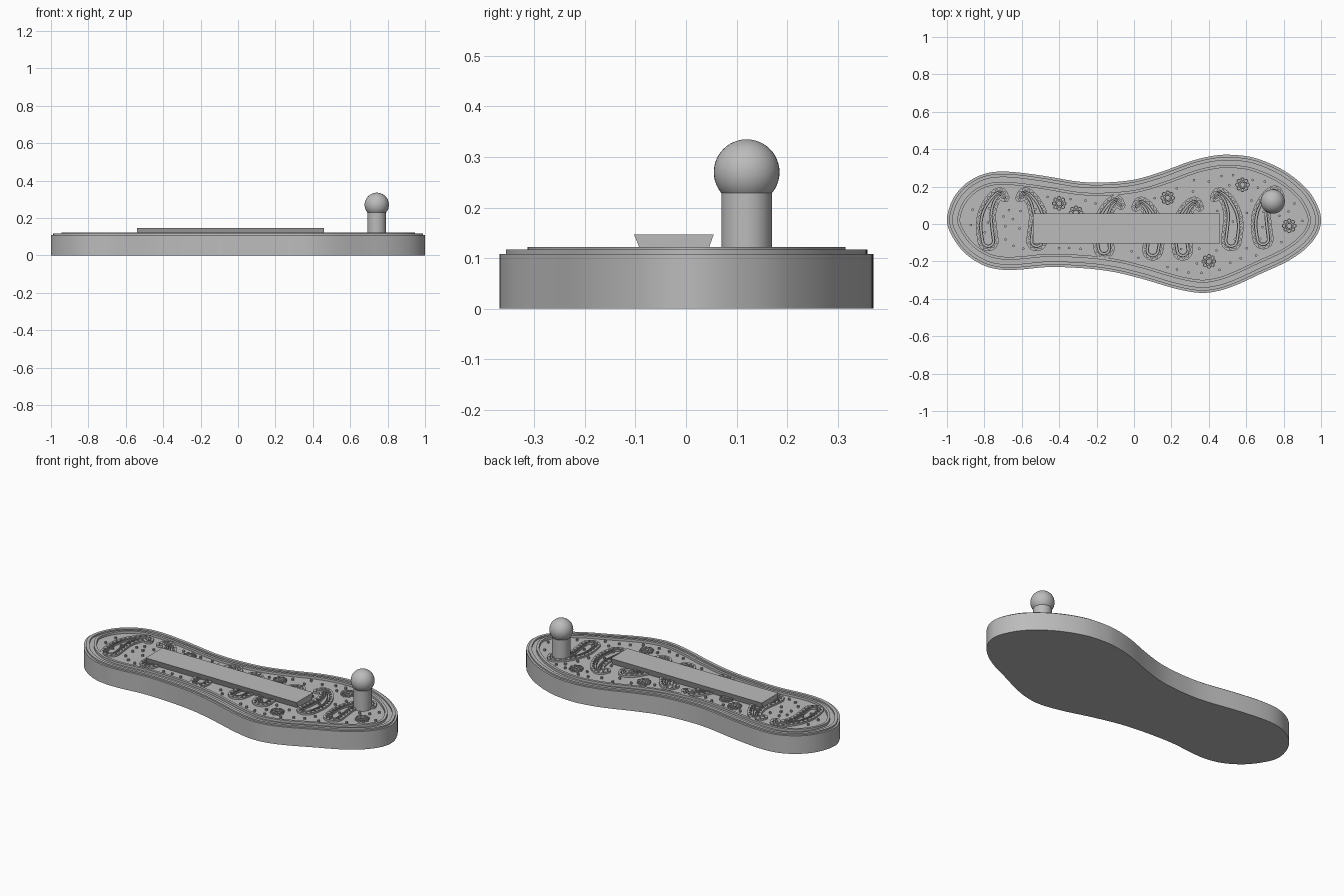
import bpy, bmesh, math, random
from mathutils import Vector as V

if "Cube" in bpy.data.objects:
    bpy.data.objects.remove(bpy.data.objects["Cube"])

random.seed(4)
grey = bpy.data.materials.new("plain grey")
grey.diffuse_color = (0.5, 0.5, 0.5, 1)
grey.use_nodes = True
grey.node_tree.nodes["Principled BSDF"].inputs["Base Color"].default_value = grey.diffuse_color
FLOOR = 0.108   # top of the base slab
SINK = 0.102    # hidden foot of everything standing on the slab


def finish(bm, name):
    bmesh.ops.recalc_face_normals(bm, faces=bm.faces)
    me = bpy.data.meshes.new(name)
    bm.to_mesh(me)
    bm.free()
    me.materials.append(grey)
    ob = bpy.data.objects.new(name, me)
    bpy.context.collection.objects.link(ob)
    bpy.ops.object.select_all(action='DESELECT')
    ob.select_set(True)
    bpy.context.view_layer.objects.active = ob
    bpy.ops.object.shade_smooth_by_angle(angle=math.radians(35))
    return ob


def spline(pts, steps, closed):
    """Catmull-Rom curve through vectors of any size."""
    n, out = len(pts), []
    for i in range(n if closed else n - 1):
        a, b, c, d = [pts[(i + k) % n] if closed else pts[min(max(i + k, 0), n - 1)]
                      for k in (-1, 0, 1, 2)]
        for s in range(steps):
            t = s / steps
            out.append(0.5 * (2 * b + (c - a) * t + (2 * a - 5 * b + 4 * c - d) * t * t
                              + (3 * b - a - 3 * c + d) * t ** 3))
    return out if closed else out + [pts[-1]]


def right_side(pts):
    """Unit vectors to the right of travel round a closed loop."""
    n = len(pts)
    res = []
    for i in range(n):
        t = (pts[(i + 1) % n] - pts[i - 1]).normalized()
        res.append(V((t.y, -t.x)))
    return res


def offset(pts, d):
    return [p + r * d for p, r in zip(pts, right_side(pts))]


def prism(bm, pts, z0, z1):
    lo = [bm.verts.new((p.x, p.y, z0)) for p in pts]
    hi = [bm.verts.new((p.x, p.y, z1)) for p in pts]
    bm.faces.new(lo)
    bm.faces.new(hi)
    for i in range(len(pts)):
        bm.faces.new((lo[i - 1], lo[i], hi[i], hi[i - 1]))


def ridge(bm, outer, inner, z1):
    """Closed raised band between two loops."""
    rows = [[bm.verts.new((p.x, p.y, z)) for p in pts]
            for pts, z in ((outer, SINK), (outer, z1), (inner, z1), (inner, SINK))]
    for i in range(len(outer)):
        for k in range(4):
            a, b = rows[k], rows[(k + 1) % 4]
            bm.faces.new((a[i - 1], a[i], b[i], b[i - 1]))


def band(bm, pts, width, z1):
    ridge(bm, offset(pts, -width / 2), offset(pts, width / 2), z1)


def circle(c, r, n):
    return [V((c[0] + r * math.cos(math.tau * i / n), c[1] + r * math.sin(math.tau * i / n)))
            for i in range(n)]


# Sole outline, clockwise from the heel
outline = [(-1, .02), (-.97, .13), (-.9, .215), (-.8, .268), (-.68, .28), (-.5, .26),
           (-.3, .227), (-.16, .222), (0, .237), (.15, .28), (.3, .335), (.42, .364),
           (.52, .37), (.65, .352), (.8, .287), (.92, .192), (.98, .1), (1, .02),
           (.98, -.055), (.92, -.13), (.82, -.2), (.68, -.265), (.55, -.325), (.45, -.358),
           (.35, -.368), (.22, -.345), (.05, -.295), (-.1, -.258), (-.25, -.238),
           (-.45, -.23), (-.6, -.243), (-.7, -.245), (-.8, -.223), (-.9, -.16), (-.97, -.07)]
sole = spline([V(p) for p in outline], 5, True)

bm = bmesh.new()
prism(bm, sole, 0, FLOOR)
finish(bm, "sole_base")

# Two raised borders
for name, a, b, z in (("outer_border", .012, .03, .117), ("inner_border", .055, .07, .122)):
    bm = bmesh.new()
    ridge(bm, offset(sole, a), offset(sole, b), z)
    finish(bm, name)

# Paisley motifs: a hooked spine with a radius at each point (x, y, radius)
SPINE = [V(p) for p in ((.13, -.11, .05), (.14, -.03, .05), (.135, .04, .042),
                        (.105, .11, .032), (.065, .145, .026), (.04, .12, .018))]


def paisley(axis, side, dy, shrink):
    path = spline(SPINE, 5, False)
    left, right = [], []
    n = len(path)
    for i, p in enumerate(path):
        t = (path[min(i + 1, n - 1)] - path[max(i - 1, 0)]).xy.normalized()
        nrm = V((-t.y, t.x)) * max(p.z - shrink, .004)
        left.append(p.xy + nrm)
        right.append(p.xy - nrm)

    def cap(start, centre):
        arm = start - centre
        res = []
        for k in range(1, 8):
            c, s = math.cos(math.pi * k / 8), -math.sin(math.pi * k / 8)
            res.append(centre + V((arm.x * c - arm.y * s, arm.x * s + arm.y * c)))
        return res
    loop = left + cap(left[-1], path[-1].xy) + right[::-1] + cap(right[0], path[0].xy)
    return [V((axis + side * p.x, p.y + dy)) for p in loop]


def resample(pts, step):
    total = sum((pts[i] - pts[i - 1]).length for i in range(len(pts)))
    count = int(total / step / 6) * 6
    gap, out, run = total / count, [], 0
    for i in range(len(pts)):
        a, b = pts[i - 1], pts[i]
        d = (b - a).length
        while len(out) < count and len(out) * gap <= run + d:
            out.append(a.lerp(b, (len(out) * gap - run) / max(d, 1e-9)))
        run += d
    return out


taken = []
bm = bmesh.new()
for axis, side, dy in ((-.65, -1, .02), (-.65, 1, .02), (-.03, -1, -.02), (-.03, 1, -.03),
                       (.39, -1, -.03), (.39, 1, .02), (.82, -1, .03)):
    # scalloped edge
    edge = resample(paisley(axis, side, dy, 0), .005)
    sgn = side
    wave = [p + r * sgn * .011 * abs(math.sin(math.pi * i / 6))
            for i, (p, r) in enumerate(zip(edge, right_side(edge)))]
    ridge(bm, wave, offset(edge, -sgn * .006), .119)
    # two inner lines
    for shrink in (.014, .027):
        pts = resample(paisley(axis, side, dy, shrink), .008)
        band(bm, pts, .005, .119)
    taken += edge[::4]
finish(bm, "paisley_relief")

# Flowers: ring of petals round a centre button
flowers = [(-.4, .11), (-.31, .06), (.18, .14), (.58, .21), (.83, -.01), (.4, -.2)]
bm = bmesh.new()
for f in flowers:
    for c in circle(f, .028, 8):
        band(bm, circle(c, .009, 10), .005, .119)
    band(bm, circle(f, .014, 12), .005, .119)
    taken += circle(f, .03, 8) + [V(f)]
finish(bm, "flower_relief")

# Scattered dots on the free floor
field = offset(sole, .095)


def inside(p):
    hit = False
    for i in range(len(field)):
        a, b = field[i - 1], field[i]
        if (a.y > p.y) != (b.y > p.y) and p.x < (b.x - a.x) * (p.y - a.y) / (b.y - a.y) + a.x:
            hit = not hit
    return hit


bm = bmesh.new()
made = 0
for _ in range(1500):
    p = V((random.uniform(-.95, .95), random.uniform(-.3, .3)))
    on_bar = -.56 < p.x < .48 and -.12 < p.y < .07
    if made < 75 and not on_bar and inside(p) and all((p - q).length > .032 for q in taken):
        prism(bm, circle(p, .007, 8), SINK, .119)
        taken += [p] + circle(p, .02, 4)
        made += 1
finish(bm, "dot_relief")

# Strap bar: narrower at its foot
bm = bmesh.new()
ends = [[bm.verts.new((x, y, z)) for y, z in
         ((-.086, FLOOR - .002), (.04, FLOOR - .002), (.055, .147), (-.103, .147))]
        for x in (-.54, .46)]
for e in ends:
    bm.faces.new(e)
for i in range(4):
    bm.faces.new((ends[0][i - 1], ends[0][i], ends[1][i], ends[1][i - 1]))
finish(bm, "strap_bar")

# Toe post and ball
bm = bmesh.new()
prism(bm, circle((.742, .12), .05, 48), SINK, .235)
finish(bm, "toe_post")
bm = bmesh.new()
bmesh.ops.create_uvsphere(bm, u_segments=40, v_segments=24, radius=.065)
bmesh.ops.translate(bm, verts=bm.verts, vec=(.742, .12, .27))
finish(bm, "toe_ball")
